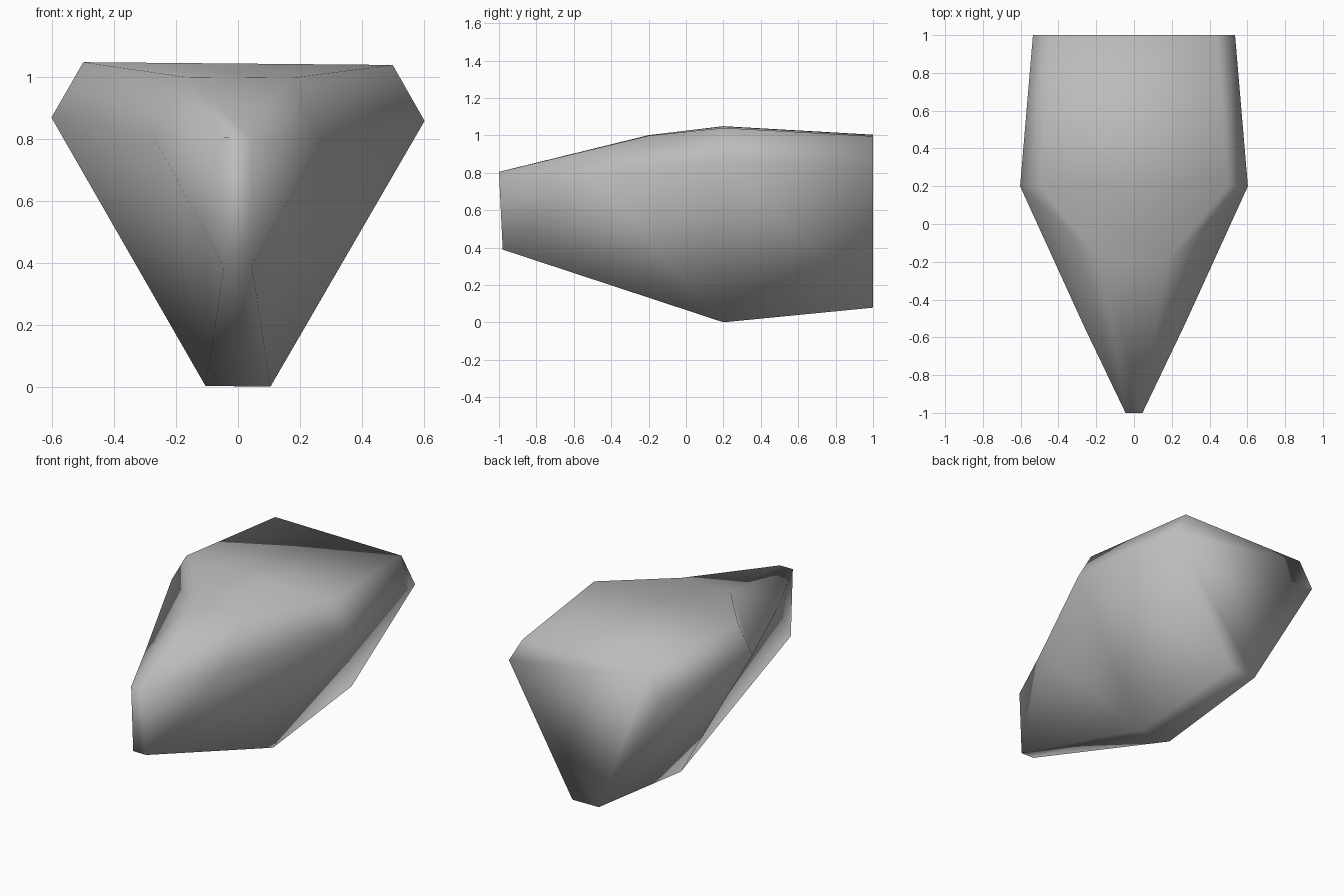
import bpy, bmesh
from mathutils import Vector

cube = bpy.data.objects.get("Cube")
if cube:
    bpy.data.objects.remove(cube, do_unlink=True)

# Plain grey material
grey = bpy.data.materials.new("plain grey")
grey.use_nodes = True
colour = (0.5, 0.5, 0.5, 1)
grey.diffuse_color = colour
grey.node_tree.nodes["Principled BSDF"].inputs["Base Color"].default_value = colour

# Half outline of the hull: widest ring, tail ring, shoulder and nose
half = {
    "ring_top": (0.5, 0.2, 1.045), "ring_side": (0.603, 0.2, 0.865), "ring_keel": (0.105, 0.2, 0.002),
    "tail_top": (0.44, 1.0, 1.0), "tail_side": (0.535, 1.0, 0.845), "tail_keel": (0.092, 1.0, 0.08),
    "brow": (0.17, -0.2, 1.0), "cheek": (0.27, -0.53, 0.8),
    "nose_top": (0.045, -1.0, 0.805), "nose_keel": (0.045, -0.98, 0.39),
}
TILT = 0.009

# Panels on one side, repeated by mirroring
side_panels = [
    "ring_top tail_top tail_side ring_side",
    "ring_side tail_side tail_keel ring_keel",
    "brow ring_top ring_side cheek",
    "nose_top brow cheek",
    "nose_top cheek nose_keel",
    "cheek ring_side ring_keel nose_keel",
]
# Strips joining the two sides across the centre
rim = ["nose_top", "brow", "ring_top", "tail_top"]
keel = ["tail_keel", "ring_keel", "nose_keel", "nose_top"]

bm = bmesh.new()
verts = {}
for side in (1, -1):
    for name, (x, y, z) in half.items():
        verts[name, side] = bm.verts.new(Vector((side * x, y, z - TILT * side * x)))
    for panel in side_panels:
        bm.faces.new([verts[n, side] for n in panel.split()])

for chain in (rim, keel):
    for a, b in zip(chain, chain[1:]):
        bm.faces.new([verts[a, 1], verts[b, 1], verts[b, -1], verts[a, -1]])

# Flat tail cap
tail = ["tail_top", "tail_side", "tail_keel"]
bm.faces.new([verts[n, 1] for n in tail] + [verts[n, -1] for n in reversed(tail)])

bmesh.ops.recalc_face_normals(bm, faces=bm.faces)
for face in bm.faces:
    face.smooth = True

mesh = bpy.data.meshes.new("tapered_hull")
bm.to_mesh(mesh)
bm.free()
mesh.materials.append(grey)
hull = bpy.data.objects.new("tapered_hull", mesh)
bpy.context.collection.objects.link(hull)
